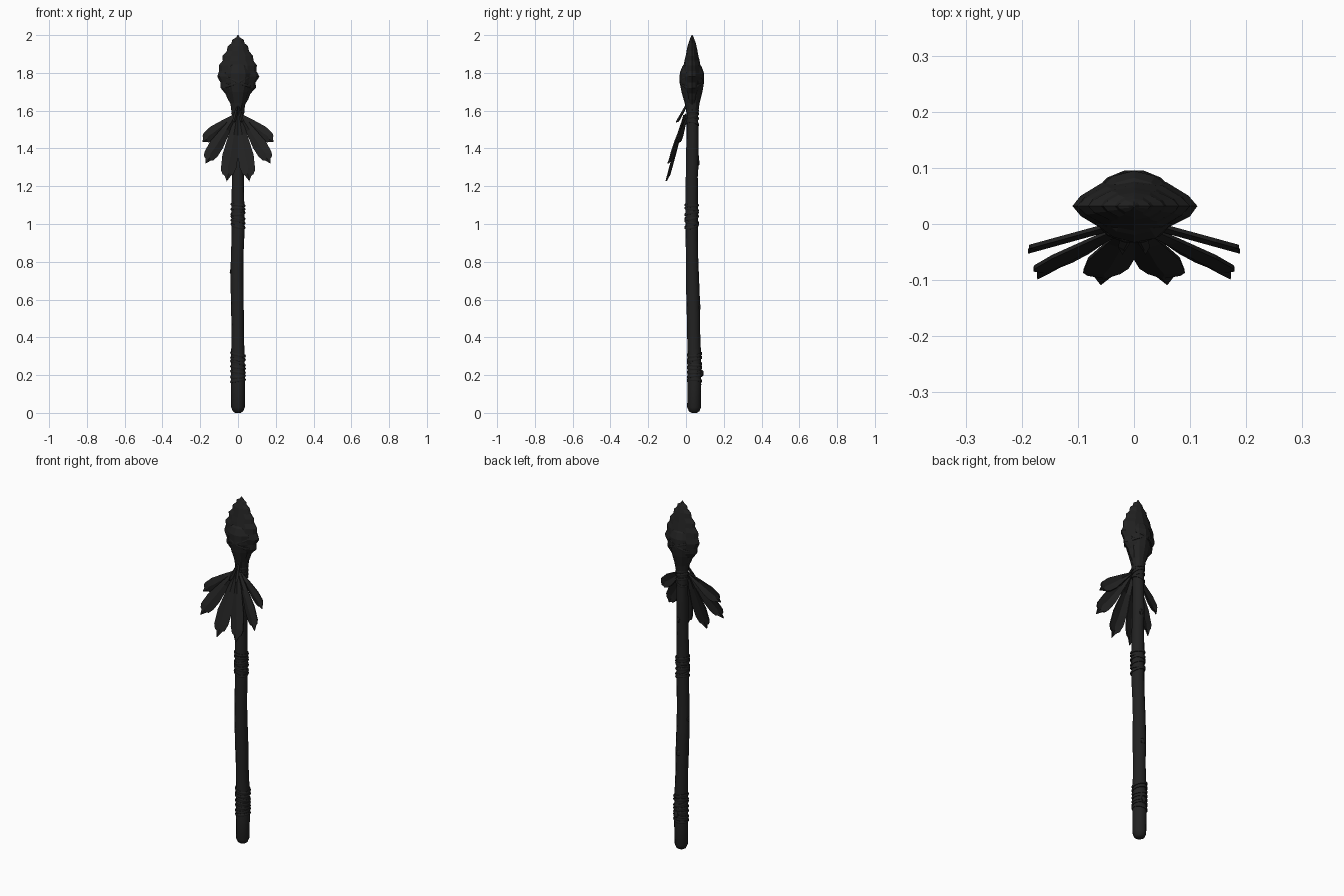
import bpy, bmesh, math, random
from mathutils import Vector

cube = bpy.data.objects.get("Cube")
if cube:
    bpy.data.objects.remove(cube)
random.seed(4)

mat = bpy.data.materials.new("charcoal black")
mat.use_nodes = True
BLACK = (0.016, 0.016, 0.016, 1)
mat.diffuse_color = BLACK
bsdf = mat.node_tree.nodes["Principled BSDF"]
bsdf.inputs["Base Color"].default_value = BLACK
bsdf.inputs["Roughness"].default_value = 0.9


def finish(name, bm, smooth=None):
    bmesh.ops.recalc_face_normals(bm, faces=bm.faces)
    mesh = bpy.data.meshes.new(name)
    bm.to_mesh(mesh)
    bm.free()
    mesh.materials.append(mat)
    obj = bpy.data.objects.new(name, mesh)
    bpy.context.collection.objects.link(obj)
    if smooth:
        bpy.ops.object.select_all(action='DESELECT')
        obj.select_set(True)
        bpy.context.view_layer.objects.active = obj
        bpy.ops.object.shade_smooth_by_angle(angle=math.radians(smooth))
    return obj


def loft(name, rows, sides, lens=1.0, jitter=0.0, smooth=None):
    """Skin rings given as (z, centre x, centre y, half width, half depth)."""
    bm = bmesh.new()
    rings = []
    for z, cx, cy, rx, ry in rows:
        ring = []
        for i in range(sides):
            a = math.tau * i / sides
            s = math.sin(a)
            k = 1 + random.uniform(-jitter, jitter)
            y = math.copysign(abs(s) ** lens, s)
            ring.append(bm.verts.new((cx + rx * math.cos(a) * k, cy + ry * y * k, z)))
        rings.append(ring)
    for a, b in zip(rings, rings[1:]):
        for i in range(sides):
            j = (i + 1) % sides
            bm.faces.new((a[i], a[j], b[j], b[i]))
    bm.faces.new(rings[0])
    bm.faces.new(rings[-1])
    return finish(name, bm, smooth)


def cord(name, z, cx, cy, rx, ry, thick, tilt_x=0.0, tilt_y=0.0, around=14, sides=6):
    """A closed, slightly tilted loop of cord around the shaft."""
    bm = bmesh.new()
    rings = []
    for i in range(around):
        a = math.tau * i / around
        c, s = math.cos(a), math.sin(a)
        lift = tilt_x * c + tilt_y * s
        ring = []
        for j in range(sides):
            b = math.tau * j / sides
            d = thick * math.cos(b)
            ring.append(bm.verts.new((cx + (rx + d) * c, cy + (ry + d) * s,
                                      z + lift + thick * 1.3 * math.sin(b))))
        rings.append(ring)
    for i in range(around):
        a, b = rings[i], rings[(i + 1) % around]
        for j in range(sides):
            k = (j + 1) % sides
            bm.faces.new((a[j], a[k], b[k], b[j]))
    return finish(name, bm, 50)


def feather(name, root, tip, width, sign):
    """Ragged, ridged vane running from root to tip."""
    root, tip = Vector(root), Vector(tip)
    axis = tip - root
    normal = Vector((0.35 * axis.x, -1, -0.25))
    side = axis.cross(normal).normalized() * width
    lift = side.cross(axis).normalized()
    if lift.y > 0:
        lift = -lift
    # left edge, midrib and right edge as (along, across)
    rows = [((0, -.15), (0, 0), (0, .15)),
            ((.3, -.6), (.3, 0), (.3, .55)),
            ((.62, -1), (.65, 0), (.6, .95)),
            ((.84, -.9), (.8, -.1), (.78, .95)),
            ((.9, -.62), (.88, .1), (.88, .72)),
            ((.92, -.3), (1, .05), (.9, .45))]
    bm = bmesh.new()
    grid = []
    for row in rows:
        line = []
        for i, (u, v) in enumerate(row):
            p = root + axis * u + side * v + lift * (0.008 if i == 1 else 0)
            line.append(bm.verts.new((p.x * sign, p.y, p.z)))
        grid.append(line)
    for a, b in zip(grid, grid[1:]):
        for i in (0, 1):
            bm.faces.new((a[i], a[i + 1], b[i + 1], b[i]))
    obj = finish(name, bm)
    solid = obj.modifiers.new("thickness", 'SOLIDIFY')
    solid.thickness = 0.007
    solid.offset = 0
    return obj


def knob(name, place, size):
    bm = bmesh.new()
    bmesh.ops.create_icosphere(bm, subdivisions=1, radius=1)
    for v in bm.verts:
        v.co = Vector(place) + Vector([a * b for a, b in zip(v.co, size)])
    return finish(name, bm)


# Gently crooked wooden shaft with a rounded butt
loft("shaft", [
    (0, 0, .043, .014, .014), (.008, 0, .043, .027, .027), (.03, 0, .043, .036, .036),
    (.15, 0, .044, .037, .036), (.32, 0, .043, .035, .036), (.45, -.002, .040, .033, .034),
    (.58, -.003, .038, .034, .036), (.72, -.006, .034, .034, .034),
    (.82, -.004, .032, .033, .033), (.95, 0, .030, .034, .033), (1.1, 0, .030, .034, .034),
    (1.25, 0, .031, .031, .032), (1.33, 0, .033, .031, .034), (1.45, 0, .034, .030, .032),
    (1.56, 0, .034, .029, .031), (1.62, 0, .034, .030, .030)],
    12, jitter=.03, smooth=50)

# Flared socket gripping the blade
loft("blade_socket", [
    (1.58, 0, .034, .031, .030), (1.64, 0, .033, .040, .040), (1.70, 0, .031, .058, .056),
    (1.75, 0, .031, .074, .063), (1.80, 0, .031, .076, .063), (1.835, 0, .031, .062, .050),
    (1.86, 0, .031, .045, .030)], 12, jitter=.03)

# Leaf-shaped stone blade with chipped, stepped edges
profile = [(1.60, .030, .022), (1.66, .050, .036), (1.72, .090, .048), (1.78, .108, .052),
           (1.84, .096, .044), (1.89, .076, .033), (1.94, .050, .024), (1.975, .026, .013),
           (2.0, .002, .002)]
blade = []
for (z0, x0, y0), (z1, x1, y1) in zip(profile, profile[1:]):
    blade.append((z0, 0, .032, x0 + .004, y0))
    m = (z0 + z1) / 2
    blade.append((m, 0, .032, (x0 + x1) / 2 - .004, (y0 + y1) / 2 + .001))
blade.append((2.0, 0, .032, .002, .002))
loft("stone_blade", blade, 12, lens=1.5, jitter=.025)

# Cord bindings: (first z, last z, loops, centre y, radius)
bindings = {"butt_binding": (.17, .31, 7, .045, .036),
            "grip_binding": (.99, 1.1, 6, .030, .034),
            "feather_binding": (1.53, 1.60, 4, .034, .030)}
for name, (z0, z1, count, cy, r) in bindings.items():
    for i in range(count):
        z = z0 + (z1 - z0) * i / (count - 1)
        cord(f"{name}_{i + 1}", z, 0, cy, r, r, .006,
             random.uniform(-.012, .012), random.uniform(-.008, .008))

# Crossed thongs around the socket
for i, tilt in enumerate((-.03, .03)):
    cord(f"socket_thong_{i + 1}", 1.755, 0, .031, .072, .061, .005, tilt, .005)

# Cord knots and small burrs in the wood
knob("butt_knot", (.005, .082, .21), (.016, .012, .022))
knob("upper_burr", (.004, .062, 1.325), (.014, .011, .022))
knob("middle_burr", (-.035, .033, .75), (.010, .013, .018))
knob("lower_burr", (0, .069, .56), (.014, .010, .022))
knob("feather_knot", (0, -.001, 1.565), (.020, .012, .020))

# Fan of feathers, mirrored left and right
fan = {"centre_feather": ((.006, -.003, 1.575), (.062, -.098, 1.225), .042),
       "outer_feather": ((.014, -.001, 1.575), (.176, -.088, 1.32), .038),
       "upper_feather": ((.018, .006, 1.575), (.192, -.042, 1.435), .034)}
for label, sign in (("left", 1), ("right", -1)):
    for name, (root, tip, width) in fan.items():
        feather(f"{label}_{name}", root, tip, width, sign)
    # Loose cord end beside the knot
    feather(f"{label}_cord_end", (.004, .004, 1.62), (.022, -.045, 1.535), .008, sign)
